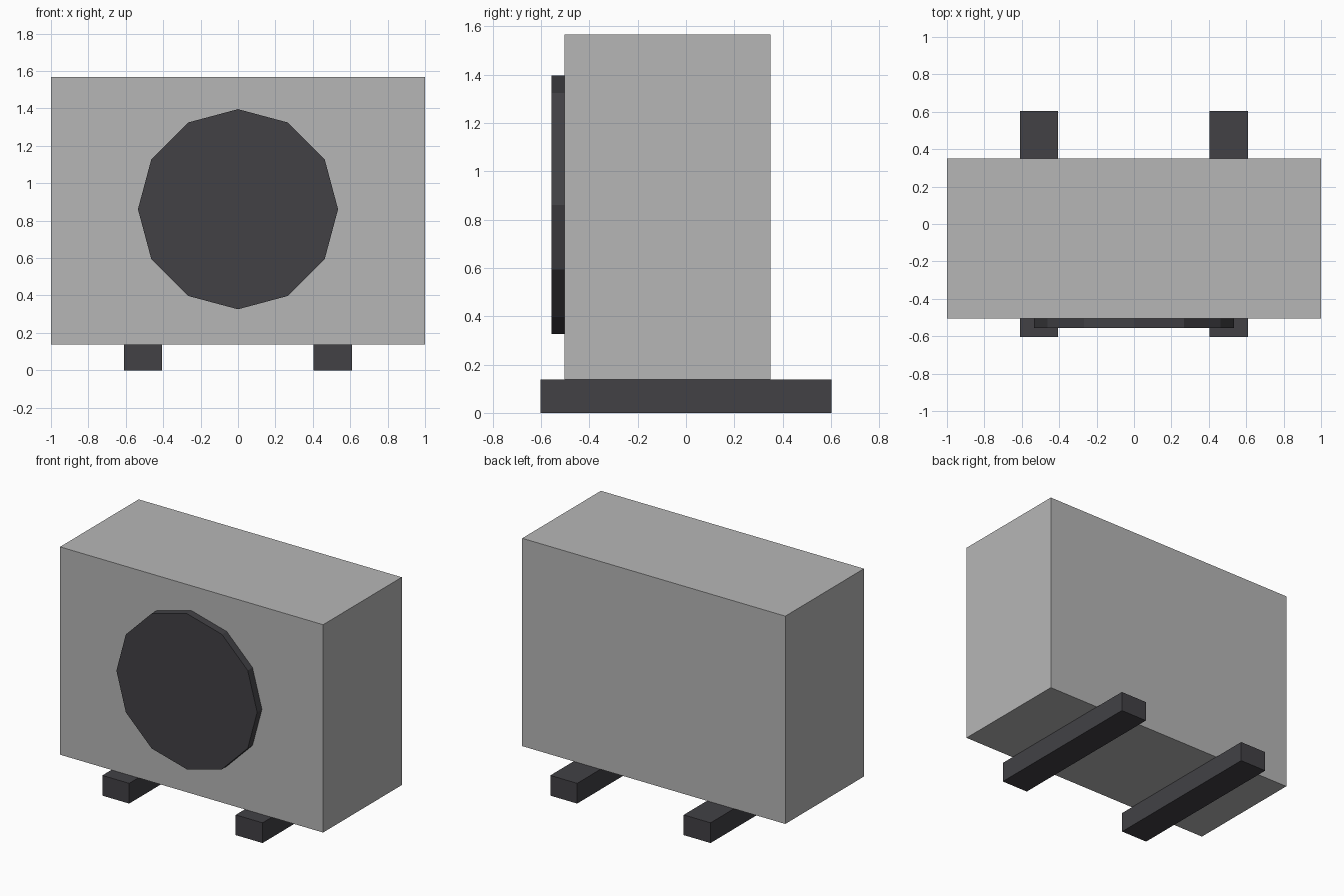
import bpy
import math

if "Cube" in bpy.data.objects:
    bpy.data.objects.remove(bpy.data.objects["Cube"])


def material(name, rgb):
    m = bpy.data.materials.new(name)
    m.diffuse_color = (*rgb, 1.0)
    m.use_nodes = True
    m.node_tree.nodes["Principled BSDF"].inputs["Base Color"].default_value = m.diffuse_color
    return m


casing_grey = material("casing grey", (0.47, 0.47, 0.47))
dark_grey = material("dark grey", (0.054, 0.053, 0.060))


def box(name, lo, hi, mat):
    """Axis-aligned box between two corners."""
    centre = [(a + b) / 2 for a, b in zip(lo, hi)]
    bpy.ops.mesh.primitive_cube_add(size=1, location=centre)
    ob = bpy.context.object
    ob.name = name
    ob.scale = [b - a for a, b in zip(lo, hi)]
    bpy.ops.object.transform_apply(location=False, rotation=False, scale=True)
    ob.data.materials.append(mat)
    return ob


# Main casing
box("casing", (-1.0, -0.504, 0.139), (1.0, 0.35, 1.567), casing_grey)

# Twelve-sided fan cover on the front
front, back = -0.556, -0.504
bpy.ops.mesh.primitive_cylinder_add(
    vertices=12, radius=0.535, depth=back - front,
    location=(0, (front + back) / 2, 0.861), rotation=(math.pi / 2, 0, 0))
fan = bpy.context.object
fan.name = "fan_cover"
fan.data.materials.append(dark_grey)

# Two support rails under the casing
for side, x in (("left", -0.507), ("right", 0.507)):
    box(side + "_foot_rail", (x - 0.102, -0.603, 0.0), (x + 0.102, 0.603, 0.139), dark_grey)
